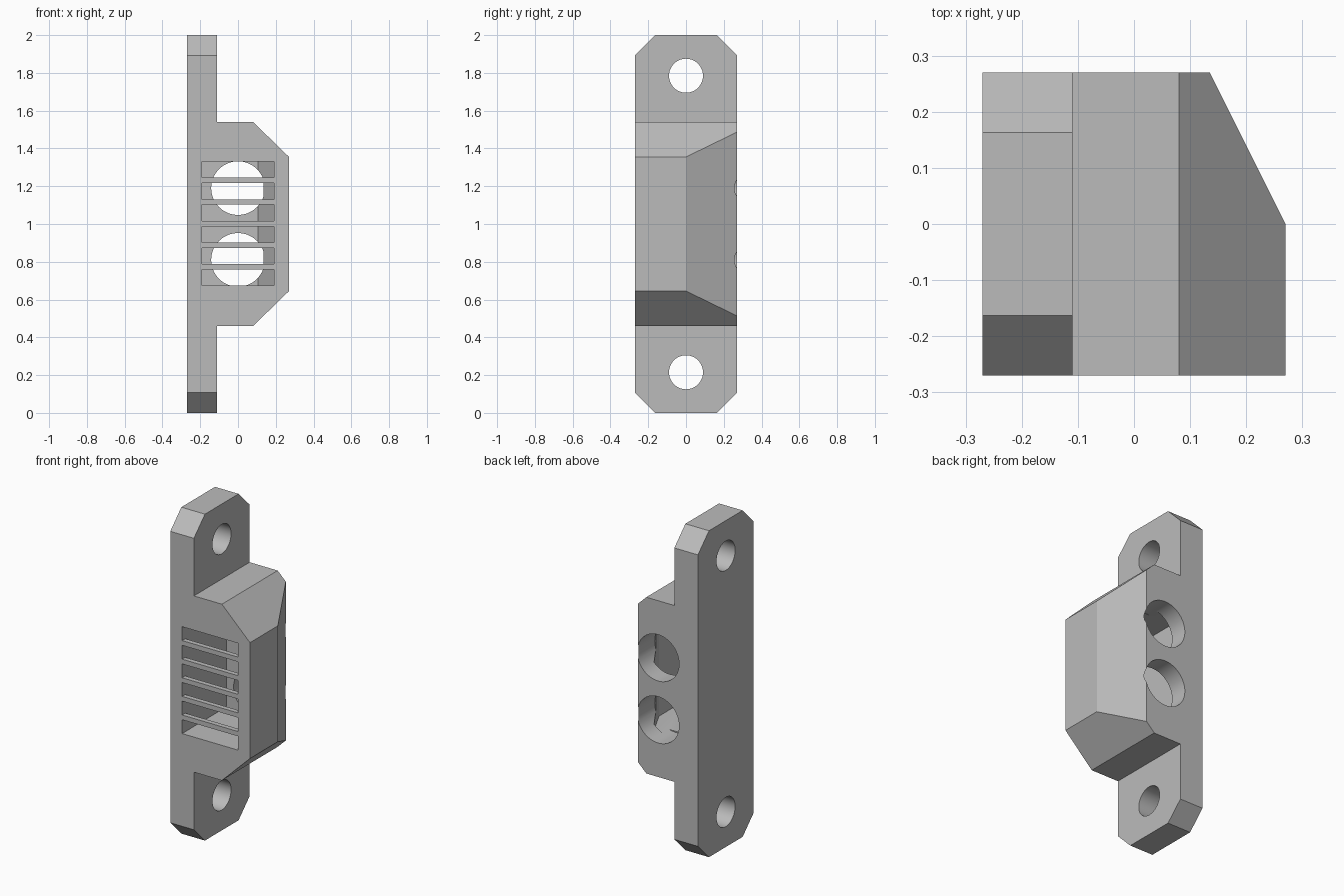
import bpy, bmesh, math
from mathutils import Vector

if "Cube" in bpy.data.objects:
    bpy.data.objects.remove(bpy.data.objects["Cube"])

grey = bpy.data.materials.new("light grey")
grey.use_nodes = True
grey.diffuse_color = (0.5, 0.5, 0.5, 1)
grey.node_tree.nodes["Principled BSDF"].inputs["Base Color"].default_value = (0.5, 0.5, 0.5, 1)

HALF = 0.27


def prism(name, points, offset, clips=()):
    """Extrude a closed profile along offset, then trim it with planes."""
    bm = bmesh.new()
    face = bm.faces.new([bm.verts.new(p) for p in points])
    new = bmesh.ops.extrude_face_region(bm, geom=[face], use_keep_orig=True)["geom"]
    bmesh.ops.translate(bm, verts=[g for g in new if isinstance(g, bmesh.types.BMVert)],
                        vec=offset)
    for co, normal in clips:
        bmesh.ops.bisect_plane(bm, geom=bm.verts[:] + bm.edges[:] + bm.faces[:], dist=1e-5,
                               plane_co=co, plane_no=normal, clear_outer=True)
        rim = [e for e in bm.edges if e.is_boundary]
        bmesh.ops.holes_fill(bm, edges=rim, sides=0)
    bmesh.ops.recalc_face_normals(bm, faces=bm.faces[:])
    mesh = bpy.data.meshes.new(name)
    bm.to_mesh(mesh)
    bm.free()
    mesh.materials.append(grey)
    obj = bpy.data.objects.new(name, mesh)
    bpy.context.collection.objects.link(obj)
    return obj


def cut(obj, cutter):
    """Subtract the cutter from the object and discard it."""
    cutter.hide_render = True
    bpy.context.view_layer.objects.active = obj
    mod = obj.modifiers.new("cut", 'BOOLEAN')
    mod.operation = 'DIFFERENCE'
    mod.solver = 'EXACT'
    mod.object = cutter
    bpy.ops.object.modifier_apply(modifier=mod.name)
    bpy.data.objects.remove(cutter)


def circle(radius, place):
    steps = [2 * math.pi * i / 64 for i in range(64)]
    return [place(radius * math.cos(a), radius * math.sin(a)) for a in steps]


# Mounting plate and bulging case as one outline, mirrored top to bottom
upper = [(HALF, 1.355), (0.08, 1.54), (-0.11, 1.54), (-0.11, 2), (-HALF, 2)]
outline = upper + [(x, 2 - z) for x, z in reversed(upper)]

# Chamfered plate corners and the slanted back corner of the case
clips = [(Vector((0, sy * 0.163, 1 + sz)), Vector((0, sy, sz)))
         for sy in (-1, 1) for sz in (-1, 1)]
clips.append((Vector((HALF, 0, 1)), Vector((2, 1, 0))))
housing = prism("housing", [(x, -HALF, z) for x, z in outline], (0, 2 * HALF, 0), clips)

# Inner chamber following the slanted wall
chamber = [(-0.19, -0.24), (0.19, -0.24), (0.19, -0.01), (0.105, 0.16), (-0.19, 0.16)]
cut(housing, prism("chamber_cutter", [(x, y, 0.675) for x, y in chamber], (0, 0, 0.655)))

# Front vent slots
for i in range(6):
    z = 0.675 + 0.114 * i
    slot = [(-0.19, z), (0.19, z), (0.19, z + 0.085), (-0.19, z + 0.085)]
    cut(housing, prism("slot_cutter", [(x, -0.3, h) for x, h in slot], (0, 0.1, 0)))

# Two round openings at the back and two screw holes through the plate
for side in (-1, 1):
    opening = circle(0.142, lambda u, v: (u, 0.1, 1 + side * 0.19 + v))
    cut(housing, prism("opening_cutter", opening, (0, 0.3, 0)))
    screw = circle(0.09, lambda u, v: (-0.4, u, 1 + side * 0.785 + v))
    cut(housing, prism("screw_cutter", screw, (0.4, 0, 0)))

bpy.ops.object.select_all(action='DESELECT')
housing.select_set(True)
bpy.context.view_layer.objects.active = housing
bpy.ops.object.shade_smooth_by_angle(angle=math.radians(20))
